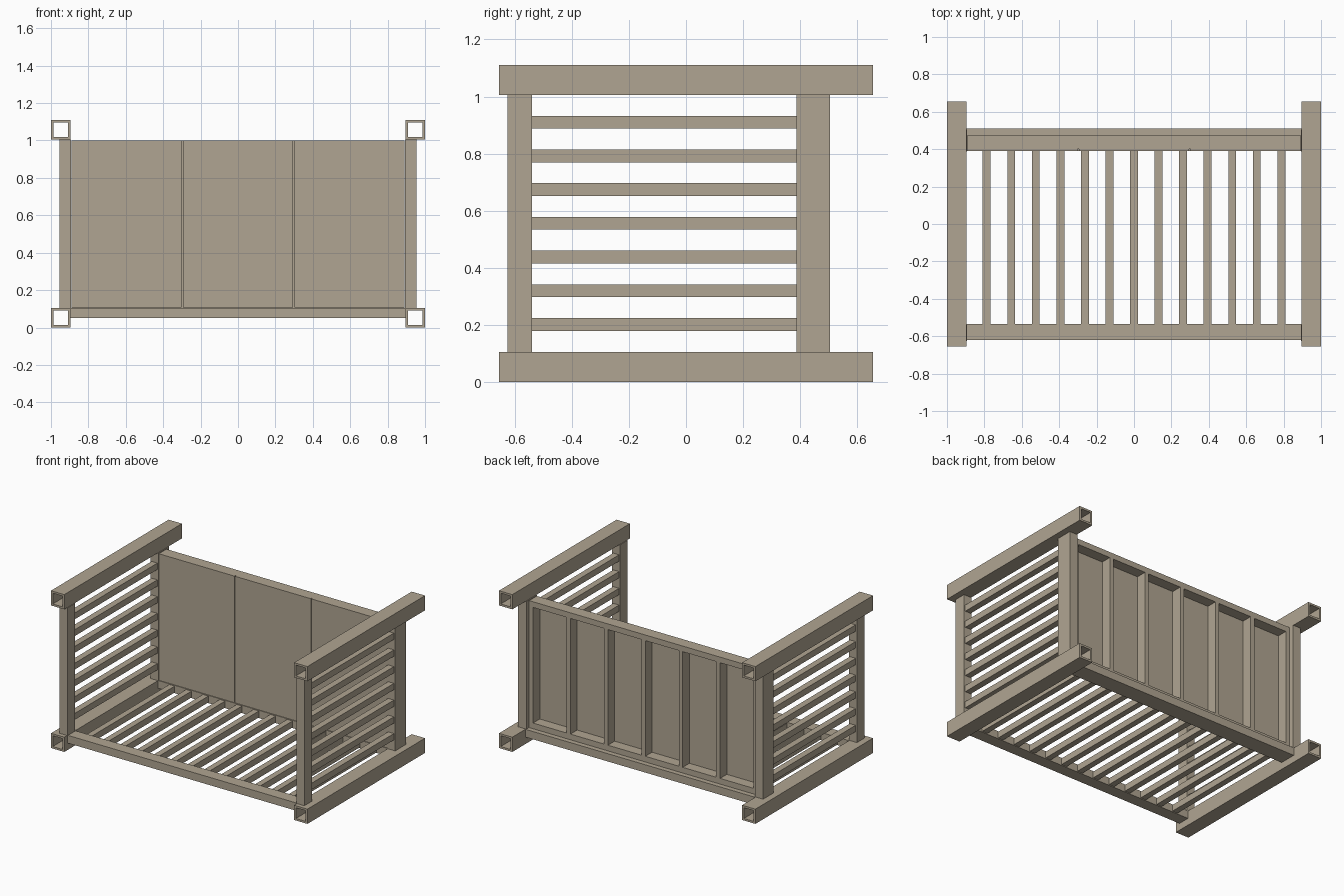
import bpy
import bmesh

cube = bpy.data.objects.get("Cube")
if cube:
    bpy.data.objects.remove(cube, do_unlink=True)

wood = bpy.data.materials.new("warm_taupe")
wood.use_nodes = True
colour = (0.434, 0.376, 0.287, 1)
wood.diffuse_color = colour
wood.node_tree.nodes["Principled BSDF"].inputs["Base Color"].default_value = colour


def finish(name, bm):
    bmesh.ops.recalc_face_normals(bm, faces=bm.faces)
    mesh = bpy.data.meshes.new(name)
    bm.to_mesh(mesh)
    bm.free()
    mesh.materials.append(wood)
    obj = bpy.data.objects.new(name, mesh)
    bpy.context.collection.objects.link(obj)
    return obj


def box(name, xs, ys, zs):
    """Box given by its extent along each axis."""
    bm = bmesh.new()
    bmesh.ops.create_cube(bm, size=1)
    for v in bm.verts:
        v.co = [r[0] if c < 0 else r[1] for c, r in zip(v.co, (xs, ys, zs))]
    return finish(name, bm)


def tube(name, x, z, size, wall, y0, y1):
    """Open square tube running front to back."""
    bm = bmesh.new()
    rings = []
    for y in (y0, y1):
        for h in (size / 2, size / 2 - wall):
            rings.append([bm.verts.new((x + sx * h, y, z + sz * h))
                          for sx, sz in ((-1, -1), (1, -1), (1, 1), (-1, 1))])
    outer0, inner0, outer1, inner1 = rings
    for a, b in ((outer0, outer1), (inner0, inner1), (outer0, inner0), (outer1, inner1)):
        for i in range(4):
            j = (i + 1) % 4
            bm.faces.new((a[i], a[j], b[j], b[i]))
    return finish(name, bm)


# Side frames: hollow rails, posts and horizontal slats
BAR = 0.045
for side, s in (("left", 1), ("right", -1)):
    tube(f"{side}_bottom_rail", s * 0.948, 0.0525, 0.104, 0.014, -0.655, 0.655)
    tube(f"{side}_top_rail", s * 0.948, 1.0575, 0.104, 0.014, -0.655, 0.655)
    post_x = sorted((s * 0.892, s * 0.955))
    box(f"{side}_front_post", post_x, (-0.625, -0.54), (0.105, 1.005))
    box(f"{side}_back_post", post_x, (0.387, 0.505), (0.105, 1.005))
    slat_x = sorted((s * 0.9, s * (0.9 + BAR)))
    for i in range(7):
        z = 0.202 + i * 0.118
        box(f"{side}_slat_{i + 1}", slat_x, (-0.54, 0.387), (z - BAR / 2, z + BAR / 2))

# Floor: cross rails and slats
box("front_floor_rail", (-0.897, 0.897), (-0.62, -0.535), (0.05, 0.105))
box("back_floor_rail", (-0.897, 0.897), (0.39, 0.51), (0.05, 0.105))
for i in range(13):
    x = (i - 6) * 0.1313
    box(f"floor_slat_{i + 1}", (x - 0.021, x + 0.021), (-0.535, 0.39), (0.055, 0.1))

# Back panel: three sheets over a framed grid of studs
for i in range(3):
    x = (i - 1) * 0.596
    box(f"back_sheet_{i + 1}", (x - 0.295, x + 0.295), (0.39, 0.4), (0.108, 1.0))
box("back_frame_top", (-0.89, 0.89), (0.4, 0.475), (0.96, 1.0))
box("back_frame_bottom", (-0.89, 0.89), (0.4, 0.475), (0.105, 0.145))
for i in range(7):
    x = (i - 3) * 0.2917
    box(f"back_stud_{i + 1}", (x - 0.015, x + 0.015), (0.4, 0.475), (0.145, 0.96))
